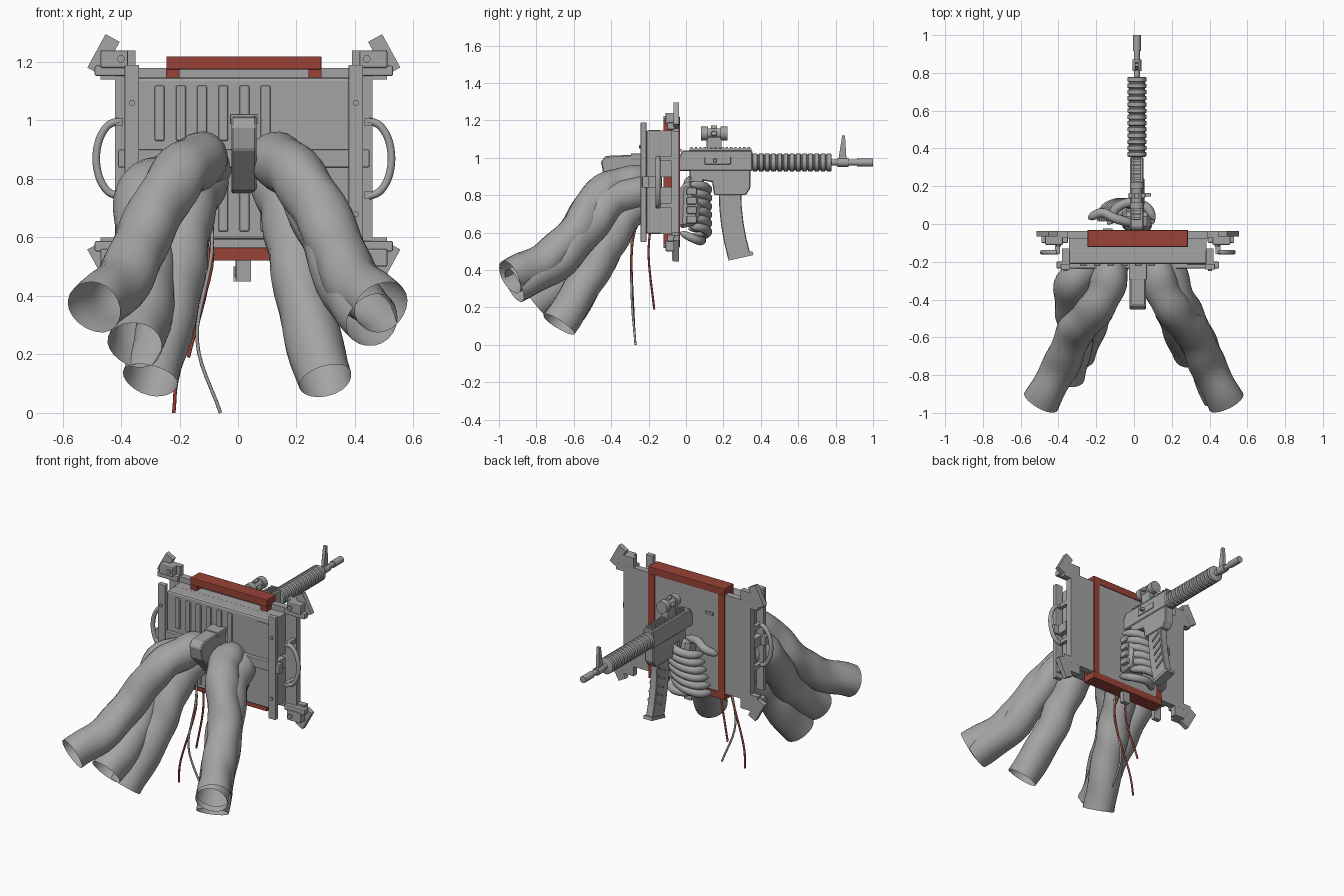
import bpy, bmesh, math, random
from mathutils import Vector

random.seed(4)
if "Cube" in bpy.data.objects:
    bpy.data.objects.remove(bpy.data.objects["Cube"])


def material(name, rgb):
    m = bpy.data.materials.new(name)
    m.use_nodes = True
    m.diffuse_color = (*rgb, 1)
    m.node_tree.nodes["Principled BSDF"].inputs["Base Color"].default_value = (*rgb, 1)
    return m


GREY = material("plain grey", (.37, .37, .37))
RED = material("dull red", (.32, .055, .038))
CX, CZ = .02, .87  # centre of the plate
GX, GZ = .015, .975  # axis of the barrel
SIDES = (-1, 1)


def finish(name, bm, mat, smooth):
    bmesh.ops.recalc_face_normals(bm, faces=bm.faces)
    mesh = bpy.data.meshes.new(name)
    bm.to_mesh(mesh)
    bm.free()
    mesh.materials.append(mat)
    ob = bpy.data.objects.new(name, mesh)
    bpy.context.collection.objects.link(ob)
    if smooth:
        bpy.ops.object.select_all(action="DESELECT")
        ob.select_set(True)
        bpy.context.view_layer.objects.active = ob
        bpy.ops.object.shade_smooth_by_angle(angle=math.radians(40))
    return ob


def box(name, centre, size, mat=GREY, bevel=0, tilt=0):
    """Box about its centre, optionally bevelled and tilted about the y axis."""
    bm = bmesh.new()
    bmesh.ops.create_cube(bm, size=1)
    bmesh.ops.scale(bm, vec=size, verts=bm.verts)
    if bevel:
        bmesh.ops.bevel(bm, geom=bm.edges[:], offset=bevel, segments=2, profile=.5, affect="EDGES")
    ob = finish(name, bm, mat, False)
    ob.location = centre
    ob.rotation_euler.y = tilt


def prism(name, outline, width, x=GX, bevel=0):
    """Side outline in y, z given a width centred on x."""
    bm = bmesh.new()
    face = bm.faces.new([bm.verts.new((x - width / 2, y, z)) for y, z in outline])
    new = bmesh.ops.extrude_face_region(bm, geom=[face])["geom"]
    moved = [part for part in new if isinstance(part, bmesh.types.BMVert)]
    bmesh.ops.translate(bm, vec=(width, 0, 0), verts=moved)
    if bevel:
        bmesh.ops.bevel(bm, geom=bm.edges[:], offset=bevel, segments=1, affect="EDGES")
    finish(name, bm, GREY, False)


def skin(name, rings, mat=GREY, caps=True):
    """Join a row of rings with quads."""
    bm = bmesh.new()
    loops = [[bm.verts.new(p) for p in ring] for ring in rings]
    for a, b in zip(loops, loops[1:]):
        for i in range(len(a)):
            bm.faces.new((a[i - 1], a[i], b[i], b[i - 1]))
    if caps:
        bm.faces.new(loops[0])
        bm.faces.new(loops[-1])
    finish(name, bm, mat, True)


def lathe(name, profile, x=GX, z=GZ, sides=18):
    """Profile of (y, radius) turned about an axis along y."""
    turn = [math.tau * i / sides for i in range(sides)]
    skin(name, [[(x + r * math.cos(a), y, z + r * math.sin(a)) for a in turn] for y, r in profile])


def rod(name, start, end, radius, x=GX, z=GZ, sides=18):
    lathe(name, [(start, radius), (end, radius)], x, z, sides)


def tube(name, points, radius, mat=GREY, sides=10, steps=6, wrinkle=0, rounded=False, caps=True):
    """Smooth sweep through the points; wrinkle varies the rings, rounded narrows the ends."""
    p = [Vector(q) for q in points]
    p = [2 * p[0] - p[1]] + p + [2 * p[-1] - p[-2]]
    path = []
    for a, b, c, d in zip(p, p[1:], p[2:], p[3:]):
        for k in range(steps):
            t = k / steps
            bend = (2 * a - 5 * b + 4 * c - d) * t * t + (3 * b - a - 3 * c + d) * t ** 3
            path.append(b + ((c - a) * t + bend) / 2)
    path.append(p[-2])
    phase = random.uniform(0, math.tau)
    last = len(path) - 1
    side = Vector((1, 0, 0))
    rings = []
    for i, centre in enumerate(path):
        tangent = (path[min(i + 1, last)] - path[max(i - 1, 0)]).normalized()
        side = (side - tangent * side.dot(tangent)).normalized()
        up = tangent.cross(side)
        end = abs(2 * i / last - 1) ** 8 if rounded else 0
        ring = []
        for s in range(sides):
            a = math.tau * s / sides
            fold = math.sin(i + phase + 2 * math.sin(a)) + math.sin(3 * a + i / 2 + phase) / 2
            r = radius * (1 + wrinkle * fold) * (1 - .7 * end)
            ring.append(centre + (side * math.cos(a) + up * math.sin(a)) * r)
        rings.append(ring)
    skin(name, rings, mat, caps)


# Mounting plate and its red frame
box("back_plate", (CX, -.057, CZ), (.88, .04, .62))
for s in SIDES:
    box("frame_rail", (CX, -.077, CZ + s * .327), (.53, .088, .045), RED, bevel=.003)
    box("frame_side", (CX + s * .243, -.077, CZ), (.045, .088, .61), RED)
box("bottom_tab", (CX, -.06, .49), (.05, .03, .08))
box("plate_latch", (-.14, -.035, 1.04), (.05, .02, .015))

# Front case with pressed ribs; its back is split by a slot at the cross bar
box("front_case", (CX, -.17, CZ), (.73, .085, .555), bevel=.012)
for s in SIDES:
    box("case_back", (CX, -.1, CZ + s * .152), (.73, .075, .25))
for i in range(6):
    x = .0725 * i - .268
    box("upper_rib", (x, -.213, 1.025), (.034, .02, .19), bevel=.006)
    box("lower_rib", (x, -.213, .71), (.034, .02, .18), bevel=.006)
box("case_seam", (.33, -.213, 1.12), (.1, .006, .006))
box("cross_bar", (CX, -.217, CZ), (.86, .035, .06), bevel=.004)

# Posts, side handles and corner brackets, repeated on both sides
for s in SIDES:
    post = CX + s * .383
    box("side_post", (post, -.227, CZ), (.05, .03, .64), bevel=.003)
    box("bar_end", (CX + s * .38, -.18, CZ), (.04, .1, .06))
    turn = [math.pi * (i / 6 - .5) for i in range(7)]
    tube("side_handle", [(CX + s * (.425 + .08 * math.cos(a)), -.15, CZ + .13 * math.sin(a)) for a in turn], .013)
    for u in SIDES:
        rod("post_bolt", -.25, -.24, .011, post, CZ + u * .19, sides=6)
        box("handle_stay", (CX + s * .425, -.11, CZ + u * .125), (.025, .1, .025))
        box("bracket_base", (CX + s * .43, -.055, CZ + u * .32), (.12, .035, .1))
        box("bracket_bar", (CX + s * .44, -.08, CZ + u * .3), (.14, .04, .035), bevel=.005)
        box("bracket_block", (CX + s * .443, -.085, CZ + u * .34), (.095, .05, .06), bevel=.006)
        box("bracket_tab", (CX + s * .48, -.052, CZ + u * .355), (.055, .03, .13), tilt=-s * u / 2)
        rod("bracket_bolt", -.12, -.11, .014, CX + s * .42, CZ + u * .34, sides=6)

# Central arm between the sleeves
prism("central_arm", [(-.2, .75), (-.3, .76), (-.44, .9), (-.455, .98), (-.43, 1.01), (-.2, 1.02)],
      .085, CX, bevel=.006)
box("arm_cap", (CX, -.25, 1.005), (.095, .09, .035), bevel=.004)

# Open wrinkled sleeves: the upper and lower pairs mirror, the outer ones differ
upper = [(.12, -.2, .85), (.14, -.33, .86), (.22, -.47, .79), (.31, -.57, .63), (.38, -.73, .47), (.49, -.94, .36)]
lower = [(.13, -.2, .8), (.17, -.32, .7), (.2, -.42, .54), (.23, -.52, .36), (.3, -.68, .11)]
outer = {-1: [(.2, -.2, .8), (.32, -.31, .75), (.32, -.45, .57), (.31, -.59, .4), (.35, -.8, .23)],
         1: [(.17, -.2, .81), (.22, -.38, .78), (.3, -.53, .62), (.37, -.7, .43), (.46, -.92, .32)]}
for s in SIDES:
    for name, points in (("upper", upper), ("lower", lower), ("outer", outer[s])):
        path = [(s * x, y, z) for x, y, z in points]
        tube(name + "_sleeve", path, .096, sides=22, wrinkle=.045, caps=False)

# Hanging wires
tube("grey_wire", [(-.1, -.26, .8), (-.09, -.29, .55), (-.14, -.29, .25), (-.06, -.27, 0)], .006)
tube("long_red_wire", [(-.12, -.25, .7), (-.09, -.29, .5), (-.2, -.28, .15), (-.22, -.27, 0)], .006, RED)
tube("short_red_wire", [(-.13, -.18, .7), (-.1, -.2, .48), (-.17, -.17, .19)], .006, RED)

# Receiver, rail and magazine
prism("upper_receiver", [(-.04, .93), (.355, .93), (.355, 1.04), (-.02, 1.04), (-.04, 1)], .07, bevel=.006)
prism("lower_receiver", [(.02, .94), (.02, .89), (.14, .87), (.15, .8), (.32, .8), (.345, .84), (.345, .94)],
      .06, bevel=.005)
box("ejection_cover", (GX + .035, .17, GZ + .01), (.01, .14, .04), bevel=.003)
box("bolt_handle", (GX + .05, .155, GZ + .01), (.05, .02, .02), bevel=.004)
box("top_rail", (GX, .185, 1.045), (.04, .33, .01))
for i in range(14):
    box("rail_tooth", (GX, .03 + .0235 * i, 1.053), (.044, .012, .01))


def magazine_line(offset):
    """Front or back edge of the curved magazine, from top to bottom."""
    return [(.175 + offset + .05 * t * t, .82 - t * (.36 - offset / 5)) for t in (0, .25, .5, .75, 1)]


prism("magazine", magazine_line(0) + magazine_line(.12)[::-1], .048, bevel=.004)
prism("magazine_foot", [(.225, .45), (.23, .47), (.355, .5), (.36, .48)], .06)
for i in range(5):
    y, z = .22 + .009 * (4 - i), .54 + .05 * i
    prism("magazine_rib", [(y, z), (y + .06, z + .035), (y + .06, z + .05), (y, z + .015)], .058)

# Ribbed handguard, barrel and front sight
guard = []
for i in range(13):
    y = .355 + .033 * i
    guard += [(y, .042), (y + .004, .05), (y + .024, .05), (y + .028, .042)]
lathe("handguard", guard)
rod("barrel", .77, .92, .016)
rod("muzzle", .915, 1, .021)
rod("sight_collar", .81, .87, .024)
prism("front_sight", [(.81, .96), (.86, .96), (.85, 1.12), (.835, 1.12)], .02)

# Scope on a mount
rod("scope_body", .1, .2, .028, z=1.13)
for y in (.08, .185):
    rod("scope_lens_ring", y, y + .037, .037, z=1.13)
rod("scope_turret", .135, .165, .012, z=1.16)
box("scope_mount", (GX, .15, 1.08), (.045, .08, .06), bevel=.004)
box("scope_knob", (GX, .15, 1.13), (.09, .03, .025), bevel=.008)

# Gripping hand with stacked curled fingers
prism("pistol_grip", [(.02, .9), (.1, .9), (.06, .64), (-.02, .66)], .06, bevel=.008)
prism("palm", [(-.03, .86), (.06, .88), (.085, .76), (.06, .64), (-.04, .62)], .15, bevel=.02)
for i in range(4):
    box("knuckle_plate", (.095, .03, .82 - .05 * i), (.03, .055, .04), bevel=.008)
for i in range(6):
    x, z = -.01 - .012 * i, .83 - .045 * i
    curl = [(x + .12 * math.cos(a), .115 * math.sin(a), z + .03 * math.cos(a))
            for a in (.2, .9, 1.6, 2.3, 3)]
    tube("finger", curl, .025, rounded=True)
tube("thumb", [(0, 0, .86), (-.1, .03, .88), (-.17, .06, .86), (-.24, .03, .83)], .025, rounded=True)
tube("lower_finger", [(.08, -.03, .6), (.06, .06, .56), (-.04, .08, .56), (-.14, 0, .58)], .024, rounded=True)
